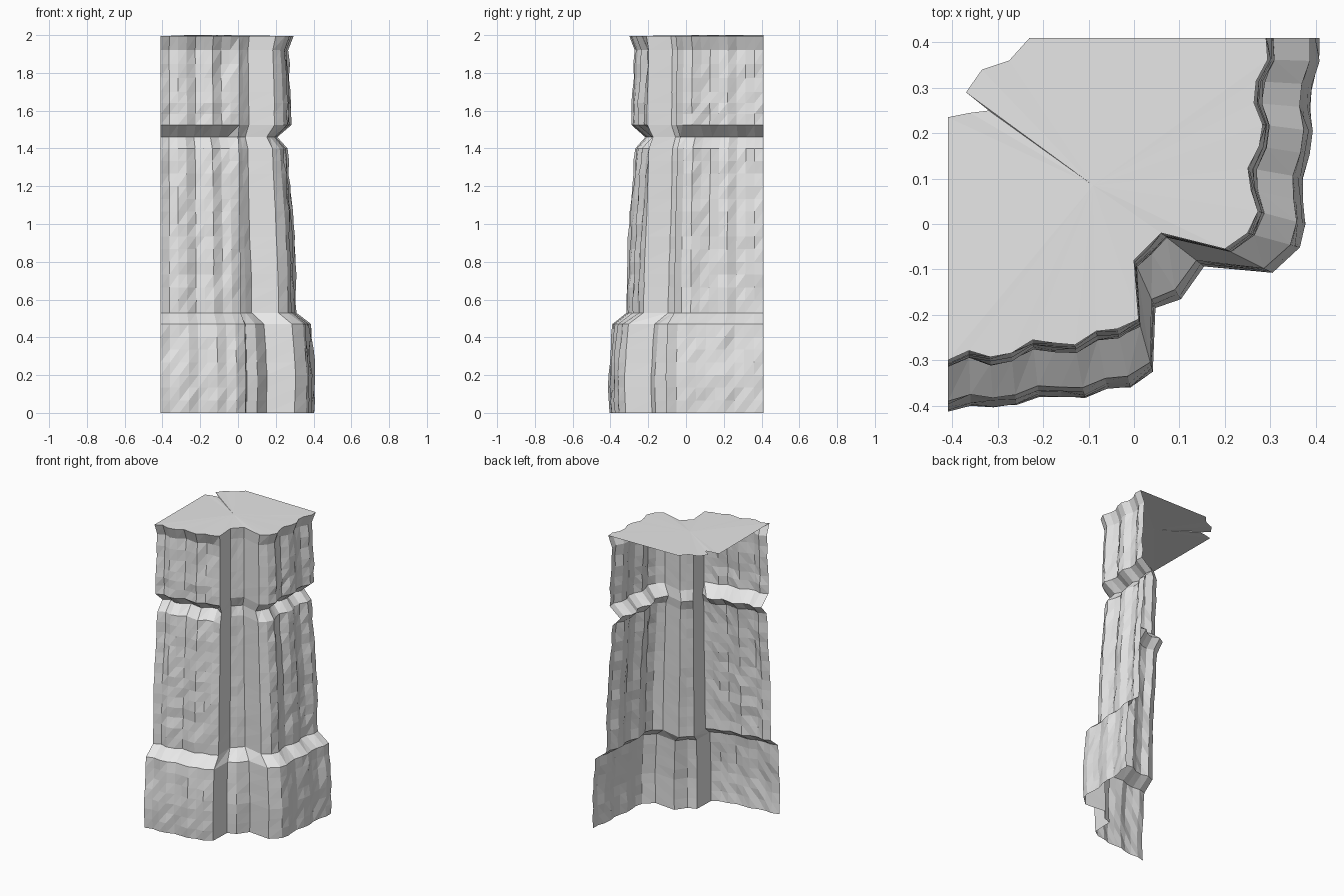
import bpy
import math
import random
from mathutils import Vector

random.seed(7)
default_cube = bpy.data.objects.get("Cube")
if default_cube:
    bpy.data.objects.remove(default_cube, do_unlink=True)

HALF = 0.41
HEIGHT = 2.0
ROW = 0.065


def mix(a, b, t):
    return a + (b - a) * t


def make_material(name, value):
    material = bpy.data.materials.new(name)
    material.use_nodes = True
    colour = (value, value, value, 1.0)
    material.diffuse_color = colour
    shader = material.node_tree.nodes["Principled BSDF"]
    shader.inputs["Base Color"].default_value = colour
    return material


def make_object(name, verts, faces, material):
    mesh = bpy.data.meshes.new(name)
    mesh.from_pydata(verts, [], faces)
    mesh.materials.append(material)
    mesh.update()
    rock = bpy.data.objects.new(name, mesh)
    bpy.context.collection.objects.link(rock)
    return rock


def front_wall(count=9):
    """Columns of the front wall as (foot, rim, overhang, roughness)."""
    columns = []
    for i in range(count):
        t = i / count
        wave = math.sin(i * 1.9)
        foot = Vector((mix(-HALF, 0.04, t), mix(-0.405, -0.35, t) + 0.008 * wave))
        rim = Vector((mix(-HALF, 0.01, t), mix(-0.30, -0.23, t) + 0.014 * wave))
        columns.append((foot, rim, 1.0, 0.007))
    return columns


def side_wall(count=9):
    """Columns of the left side wall, running to the back edge."""
    columns = []
    for i in range(1, count + 1):
        t = i / count
        wave = math.sin(i * 1.7)
        foot = Vector((mix(0.36, 0.40, t) + 0.008 * wave, mix(-0.05, HALF, t)))
        rim = Vector((mix(0.255, 0.285, t) + 0.015 * wave, mix(-0.02, HALF, t)))
        columns.append((foot, rim, 1.0, 0.007))
    return columns


def notch():
    """Columns of the recessed corner between the two walls."""
    outline = [
        ((0.04, -0.32), (0.01, -0.21), 0.4),
        ((0.045, -0.18), (0.0, -0.08), 0.3),
        ((0.10, -0.16), (0.03, -0.05), 0.3),
        ((0.15, -0.09), (0.06, -0.02), 0.3),
        ((0.30, -0.105), (0.20, -0.055), 0.6),
        ((0.36, -0.05), (0.25, -0.02), 0.9),
    ]
    return [(Vector(a), Vector(b), pull, 0.002) for a, b, pull in outline]


# Height and inset of each ledge, inset 1 being the top rim
LEDGES = [
    (0.0, 0.0), (0.2, -0.05), (0.47, 0.14), (0.53, 0.86), (0.8, 0.91),
    (1.0, 1.0), (1.2, 1.15), (1.4, 1.3), (1.46, 1.8), (1.525, 1.1),
    (1.7, 1.15), (1.92, 1.27), (HEIGHT - 0.005, 1.0),
]


def ledge_rows():
    """Split tall ledges into rows so that the rock face looks chipped."""
    rows = [LEDGES[0] + (False,)]
    for (low, inset_low), (high, inset_high) in zip(LEDGES, LEDGES[1:]):
        steps = max(1, round((high - low) / ROW))
        for k in range(1, steps + 1):
            t = k / steps
            rows.append((mix(low, high, t), mix(inset_low, inset_high, t), k < steps))
    return rows


stone = make_material("grey stone", 0.8)

# Cliff wall: one open sheet lofted from the foot to the rim
columns = front_wall() + notch() + side_wall()
width = len(columns)
rows = ledge_rows()
verts = []
for z, inset, chipped in rows:
    for index, (foot, rim, pull, rough) in enumerate(columns):
        amount = inset if inset < 1 else 1 + (inset - 1) * pull
        point = foot.lerp(rim, 0) + (rim - foot) * amount
        inward = (rim - foot).normalized()
        if chipped:
            point += inward * random.uniform(-rough, rough)
        if index == 0:
            point.x = -HALF
        if index == width - 1:
            point.y = HALF
        verts.append((point.x, point.y, z))

faces = []
for j in range(len(rows) - 1):
    for i in range(width - 1):
        a = j * width + i
        b, c, d = a + 1, a + width + 1, a + width
        faces += [(a, b, c), (a, c, d)]
make_object("cliff_wall", verts, faces, stone)

# Top: a fan around a shallow hollow, with a broken back corner
rim_points = [(x, y, z) for x, y, z in verts[-width:]]
broken_edge = [
    (-0.23, HALF), (-0.275, 0.36), (-0.335, 0.34), (-0.37, 0.29),
    (-0.32, 0.25), (-0.36, 0.245), (-HALF, 0.235),
]
back_points = [(x, y, HEIGHT - random.uniform(0, 0.01)) for x, y in broken_edge]
top_verts = [(-0.09, 0.085, HEIGHT)] + rim_points + back_points
last = len(top_verts) - 1
top_faces = [(0, i, i + 1) for i in range(1, last)] + [(0, last, 1)]
make_object("cliff_top", top_verts, top_faces, stone)
